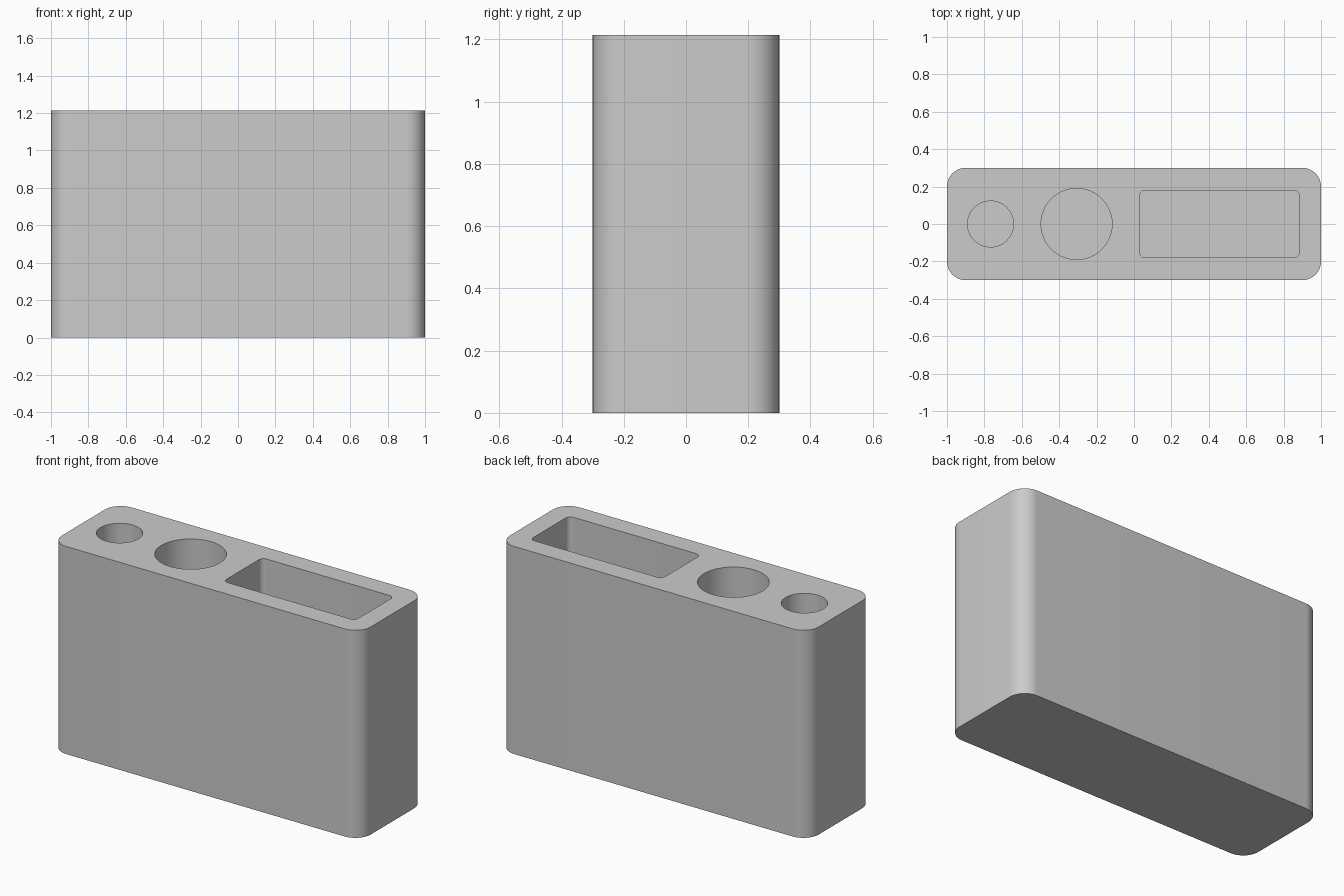
import bpy
import bmesh
from math import cos, sin, pi, radians

cube = bpy.data.objects.get("Cube")
if cube:
    bpy.data.objects.remove(cube, do_unlink=True)

HEIGHT = 1.215
FLOOR = 0.1

grey = bpy.data.materials.new("plain grey")
grey.use_nodes = True
grey.diffuse_color = (0.6, 0.6, 0.6, 1)
grey.node_tree.nodes["Principled BSDF"].inputs["Base Color"].default_value = (0.6, 0.6, 0.6, 1)


def rounded_outline(cx, half_x, half_y, radius, steps):
    """Rounded rectangle; a circle when the radius equals both half sizes."""
    points = []
    for corner, (sx, sy) in enumerate([(1, 1), (-1, 1), (-1, -1), (1, -1)]):
        for i in range(steps + 1):
            a = (corner + i / steps) * pi / 2
            points.append((cx + sx * (half_x - radius) + radius * cos(a),
                           sy * (half_y - radius) + radius * sin(a)))
    return points


def prism(name, outline, z0, z1):
    bm = bmesh.new()
    base = bm.faces.new([bm.verts.new((x, y, z0)) for x, y in outline])
    top = bmesh.ops.extrude_face_region(bm, geom=[base])["geom"]
    bmesh.ops.translate(bm, vec=(0, 0, z1 - z0),
                        verts=[v for v in top if isinstance(v, bmesh.types.BMVert)])
    bmesh.ops.remove_doubles(bm, verts=bm.verts, dist=0.0001)
    bmesh.ops.recalc_face_normals(bm, faces=bm.faces)
    mesh = bpy.data.meshes.new(name)
    bm.to_mesh(mesh)
    bm.free()
    mesh.materials.append(grey)
    obj = bpy.data.objects.new(name, mesh)
    bpy.context.collection.objects.link(obj)
    return obj


# Solid block with rounded upright corners
body = prism("holder_body", rounded_outline(0, 1, 0.3, 0.1, 12), 0, HEIGHT)

# Two round wells and one rectangular compartment
wells = [("small_round_well", -0.767, 0.123, 0.123, 0.123, 16),
         ("large_round_well", -0.307, 0.19, 0.19, 0.19, 16),
         ("rectangular_well", 0.457, 0.427, 0.18, 0.03, 8)]
cutters = []
for name, cx, half_x, half_y, radius, steps in wells:
    cutter = prism(name + "_cutter", rounded_outline(cx, half_x, half_y, radius, steps),
                   FLOOR, HEIGHT + 0.1)
    cutter.hide_render = True
    cutters.append(cutter)
    cut = body.modifiers.new(name, "BOOLEAN")
    cut.operation = "DIFFERENCE"
    cut.solver = "EXACT"
    cut.object = cutter

# Apply the cuts, then smooth the rounded walls
bpy.ops.object.select_all(action="DESELECT")
body.select_set(True)
bpy.context.view_layer.objects.active = body
for name, *_ in wells:
    bpy.ops.object.modifier_apply(modifier=name)
for cutter in cutters:
    bpy.data.objects.remove(cutter, do_unlink=True)
bpy.ops.object.shade_smooth_by_angle(angle=radians(30))
